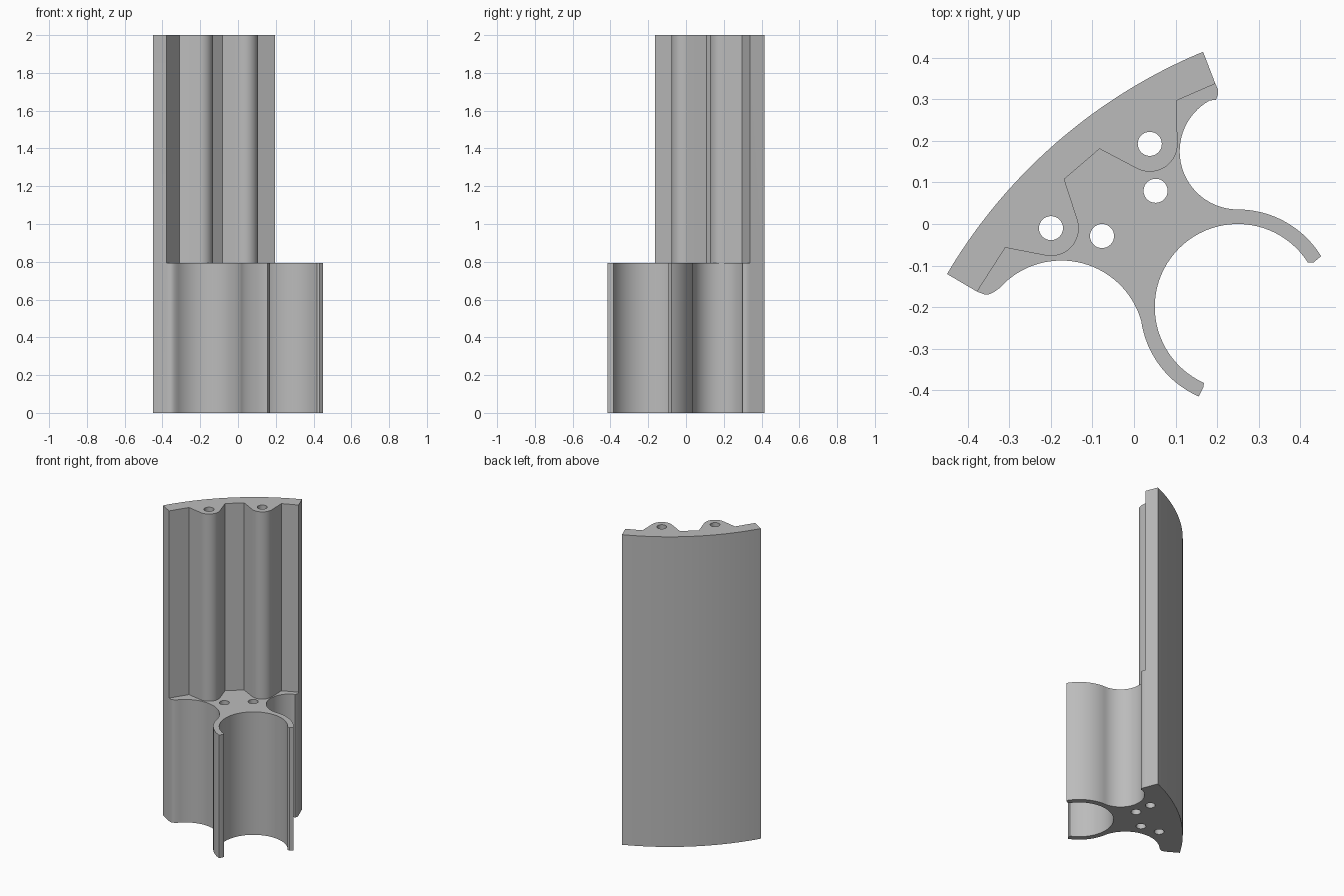
import bpy, bmesh
from math import radians, cos, sin, pi
from mathutils import Vector

cube = bpy.data.objects.get("Cube")
if cube:
    bpy.data.objects.remove(cube, do_unlink=True)

STEP, TOP = 0.793, 2.0


def arc(center, r, a0, a1, n=24):
    """Points on an arc, angles in degrees."""
    pts = []
    for i in range(n + 1):
        a = radians(a0 + (a1 - a0) * i / n)
        pts.append((center[0] + r * cos(a), center[1] + r * sin(a)))
    return pts


# Shared ends of the curved back wall
right_end, left_end = (0.196, 0.338), (-0.378, -0.163)

# Curved back wall, from the left end round to the right end
back_chain = [left_end] + arc((0.66, -0.777), 1.29, 149.4, 112.5, 40) + [right_end]

# Lower body: side hollows and the clip with two curved claws
clip = (0.25, -0.2)
lower_chain = (
    [right_end, (0.202, 0.324), (0.202, 0.311), (0.197, 0.299)]
    + arc((0.25, 0.175), 0.14, 119, 270, 32)
    + arc(clip, 0.235, 90, 31.4)[1:]
    + [(0.432, -0.093)]
    + arc(clip, 0.2, 32.6, 246, 48)
    + [(0.167, -0.394)]
    + arc(clip, 0.235, 246.4, 191.7)
    + arc((-0.175, -0.288), 0.2, 11.7, 138, 32)[1:]
    + [(-0.336, -0.163), (-0.347, -0.169), (-0.359, -0.17), left_end])

# Upper wall: two rounded bosses between flat facets
boss_right, boss_left = (0.038, 0.193), (-0.2, -0.01)
upper_chain = (
    [right_end, (0.102, 0.297)]
    + arc(boss_right, 0.067, 0, -117)
    + [(-0.083, 0.181), (-0.168, 0.108)]
    + arc(boss_left, 0.067, 17.5, -101)
    + [(-0.31, -0.057), left_end])

# Screw holes
tall_holes = [arc(c, 0.029, 0, 360, 32) for c in (boss_right, boss_left)]
short_holes = [arc(c, 0.029, 0, 360, 32) for c in ((0.052, 0.08), (-0.077, -0.029))]

bm = bmesh.new()
verts = {}


def vert(p, z):
    key = (round(p[0], 5), round(p[1], 5), z)
    if key not in verts:
        verts[key] = bm.verts.new(key)
    return verts[key]


def wall(chain, z0, z1):
    for p, q in zip(chain, chain[1:]):
        bm.faces.new((vert(p, z0), vert(q, z0), vert(q, z1), vert(p, z1)))


def cap(chains, z, up):
    edges = []
    for chain in chains:
        for p, q in zip(chain, chain[1:]):
            pair = (vert(p, z), vert(q, z))
            edges.append(bm.edges.get(pair) or bm.edges.new(pair))
    bmesh.ops.triangle_fill(bm, edges=edges, use_beauty=True, normal=Vector((0, 0, up)))


# Upright walls
wall(back_chain, 0, STEP)
wall(back_chain, STEP, TOP)
wall(lower_chain, 0, STEP)
wall(upper_chain, STEP, TOP)
for hole in tall_holes:
    wall(hole, 0, STEP)
    wall(hole, STEP, TOP)
for hole in short_holes:
    wall(hole, 0, STEP)

# Base, ledge and top faces
cap([back_chain, lower_chain] + tall_holes + short_holes, 0, -1)
cap([upper_chain, lower_chain] + short_holes, STEP, 1)
cap([back_chain, upper_chain] + tall_holes, TOP, 1)
bmesh.ops.recalc_face_normals(bm, faces=bm.faces)

mesh = bpy.data.meshes.new("clip_bracket")
bm.to_mesh(mesh)
bm.free()
bracket = bpy.data.objects.new("clip_bracket", mesh)
bpy.context.collection.objects.link(bracket)

# Plain grey material
grey = bpy.data.materials.new("plain_grey")
grey.use_nodes = True
color = (0.5, 0.5, 0.5, 1)
grey.diffuse_color = color
grey.node_tree.nodes["Principled BSDF"].inputs["Base Color"].default_value = color
mesh.materials.append(grey)

# Smooth curves, sharp corners
bpy.ops.object.select_all(action='DESELECT')
bracket.select_set(True)
bpy.context.view_layer.objects.active = bracket
bpy.ops.object.shade_smooth_by_angle(angle=radians(30))
